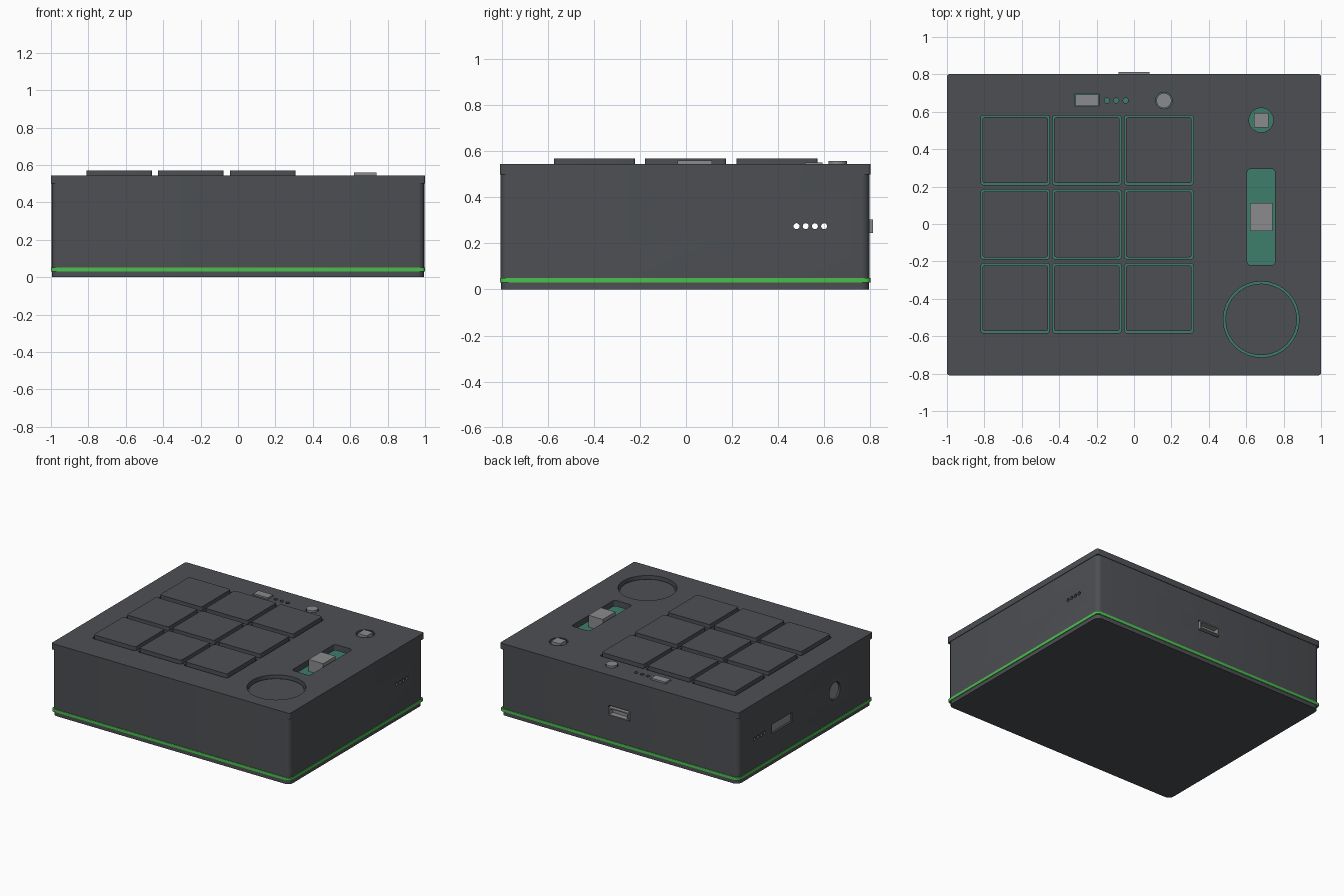
import bpy, bmesh, math

cube = bpy.data.objects.get("Cube")
if cube:
    bpy.data.objects.remove(cube, do_unlink=True)


def material(name, rgb):
    m = bpy.data.materials.new(name)
    m.use_nodes = True
    m.diffuse_color = (*rgb, 1)
    m.node_tree.nodes["Principled BSDF"].inputs["Base Color"].default_value = (*rgb, 1)
    return m


CHARCOAL = material("charcoal plastic", (0.073, 0.078, 0.086))
GREEN = material("bright green", (0.07, 0.52, 0.075))
TEAL = material("circuit board green", (0.048, 0.21, 0.145))
GREY = material("component grey", (0.26, 0.26, 0.27))

AXES = {"x": lambda u, v, t: (t, u, v),
        "y": lambda u, v, t: (u, t, v),
        "z": lambda u, v, t: (u, v, t)}


def prism(name, mat, centre, size, t0, t1, r=0.0, axis="z", seg=5):
    """Rounded rectangle in the plane across axis, extruded from t0 to t1."""
    bm = bmesh.new()
    place = AXES[axis]
    w, h = size[0] / 2 - r, size[1] / 2 - r
    outline = []
    for q, (sx, sy) in enumerate(((1, 1), (-1, 1), (-1, -1), (1, -1))):
        for i in range(seg if r else 1):
            a = math.pi / 2 * (q + (i / (seg - 1) if r else 0))
            p = (centre[0] + sx * w + r * math.cos(a), centre[1] + sy * h + r * math.sin(a))
            outline.append(bm.verts.new(place(*p, t0)))
    bmesh.ops.remove_doubles(bm, verts=outline, dist=1e-5)
    base = bm.faces.new([v for v in outline if v.is_valid])
    top = bmesh.ops.extrude_face_region(bm, geom=[base], use_keep_orig=True)
    shift = place(0, 0, t1 - t0)
    bmesh.ops.translate(bm, vec=shift, verts=[g for g in top["geom"] if isinstance(g, bmesh.types.BMVert)])
    bmesh.ops.recalc_face_normals(bm, faces=bm.faces[:])
    mesh = bpy.data.meshes.new(name)
    bm.to_mesh(mesh)
    bm.free()
    mesh.materials.append(mat)
    ob = bpy.data.objects.new(name, mesh)
    bpy.context.collection.objects.link(ob)
    return ob


def disc(name, mat, centre, r, t0, t1, axis="z", seg=9):
    return prism(name, mat, centre, (2 * r, 2 * r), t0, t1, r, axis, seg)


def cut(target, cutters):
    """Subtract the cutters and remove them."""
    for c in cutters:
        mod = target.modifiers.new("cut", "BOOLEAN")
        mod.operation, mod.solver, mod.object = "DIFFERENCE", "EXACT", c
        bpy.context.view_layer.objects.active = target
        bpy.ops.object.modifier_apply(modifier=mod.name)
        bpy.data.objects.remove(c, do_unlink=True)


# Levels and shared positions
MID = -0.004
LID_LOW, LID_TOP, BOARD = 0.5, 0.545, 0.47
PORT_Z = 0.275
pads = [(x, y) for y in (0.395, -0.002, -0.397) for x in (-0.635, -0.252, 0.133)]
leds = [-0.145, -0.095, -0.045]
vents = [0.48, 0.52, 0.56, 0.6]


def hole(centre, size, r=0.0):
    return prism("cutter", CHARCOAL, centre, size, 0.4, 0.7, r)


def round_hole(centre, r):
    return disc("cutter", CHARCOAL, centre, r, 0.4, 0.7)


# Base plate, accent band and board
prism("base_plate", CHARCOAL, (0, MID), (1.99, 1.6), 0, 0.03, 0.04)
prism("accent_band", GREEN, (0, MID), (2.0, 1.61), 0.03, 0.051, 0.02)
prism("circuit_board", TEAL, (0, MID), (1.9, 1.51), BOARD - 0.03, BOARD)

# Walls with side openings
walls = prism("walls", CHARCOAL, (0, MID), (1.992, 1.602), 0.051, LID_LOW, 0.035)
cut(walls, [prism("cutter", CHARCOAL, (0, MID), (1.9, 1.51), 0, 0.7)]
    + [disc("cutter", CHARCOAL, (y, PORT_Z), 0.013, -1.2, 1.2, "x", 5) for y in vents]
    + [prism("cutter", CHARCOAL, (0.27, PORT_Z - 0.008), (0.24, 0.07), -1.2, -0.8, 0, "x"),
       disc("cutter", CHARCOAL, (-0.36, PORT_Z - 0.005), 0.065, -1.2, -0.8, "x"),
       prism("cutter", CHARCOAL, (0, PORT_Z), (0.18, 0.075), 0.6, 1, 0, "y")])

# Lid with openings for every control
lid = prism("lid", CHARCOAL, (0, MID), (2.0, 1.61), LID_LOW, LID_TOP, 0.012)
cut(lid, [hole(p, (0.368, 0.372), 0.015) for p in pads]
    + [round_hole((x, 0.66), 0.014) for x in leds]
    + [hole((-0.252, 0.662), (0.13, 0.07)), round_hole((0.16, 0.66), 0.044),
       round_hole((0.68, 0.555), 0.065), round_hole((0.68, -0.51), 0.203),
       hole((0.68, 0.037), (0.15, 0.515), 0.02)])

# Pads and dial
for i, p in enumerate(pads):
    prism(f"pad_{i + 1}", CHARCOAL, p, (0.35, 0.352), BOARD, 0.57, 0.012)
disc("dial", CHARCOAL, (0.68, -0.51), 0.191, BOARD, 0.522, seg=17)

# Grey controls on the top
prism("slider_cap", GREY, (0.68, 0.037), (0.122, 0.15), BOARD, 0.56)
prism("trim_knob", GREY, (0.68, 0.555), (0.076, 0.076), BOARD, 0.552)
disc("round_button", GREY, (0.16, 0.66), 0.04, BOARD, 0.558)
prism("indicator_block", GREY, (-0.252, 0.662), (0.122, 0.062), BOARD, 0.555)

# Connectors in the side and back
prism("card_slot", GREY, (0.27, PORT_Z - 0.008), (0.232, 0.062), -0.985, -0.8, 0, "x")
disc("audio_jack", GREY, (-0.36, PORT_Z - 0.005), 0.061, -0.985, -0.8, "x")
port = prism("rear_port", GREY, (0, PORT_Z), (0.165, 0.06), 0.62, 0.813, 0, "y")
cut(port, [prism("cutter", GREY, (0, PORT_Z), (0.147, 0.044), 0.77, 0.9, 0, "y")])

# Smooth the rounded sides, keep edges crisp
for ob in bpy.context.scene.objects:
    if ob.type == "MESH":
        bpy.ops.object.select_all(action="DESELECT")
        ob.select_set(True)
        bpy.context.view_layer.objects.active = ob
        bpy.ops.object.shade_smooth_by_angle(angle=math.radians(35))
